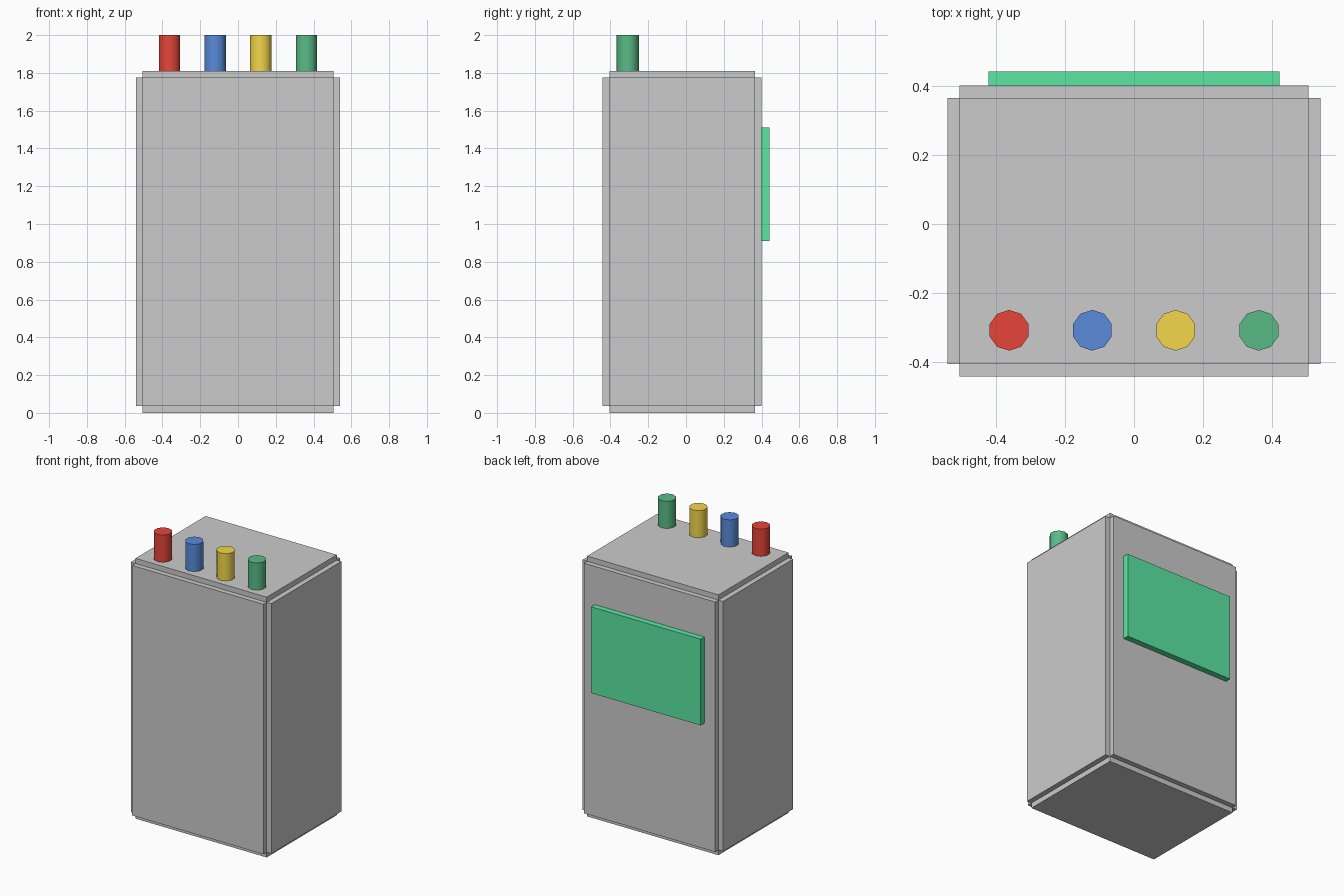
import bpy, math

if "Cube" in bpy.data.objects:
    bpy.data.objects.remove(bpy.data.objects["Cube"])

X, Y0, Y1, H, T = 0.541, -0.442, 0.401, 1.811, 0.036   # cabinet extents, panel thickness


def material(name, rgb):
    m = bpy.data.materials.new(name)
    m.diffuse_color = (*rgb, 1)
    m.use_nodes = True
    m.node_tree.nodes["Principled BSDF"].inputs["Base Color"].default_value = m.diffuse_color
    return m


def box(name, lo, hi, mat=None):
    bpy.ops.mesh.primitive_cube_add(size=1, location=[(a + b) / 2 for a, b in zip(lo, hi)])
    ob = bpy.context.object
    ob.name = name
    ob.scale = [b - a for a, b in zip(lo, hi)]
    bpy.ops.object.transform_apply(location=False, rotation=False, scale=True)
    if mat:
        ob.data.materials.append(mat)
    return ob


# Cabinet: six slabs meeting along their inner edges, leaving notched corners
xi, yf, yb, zb, zt = X - T, Y0 + T, Y1 - T, T, H - T
box("front_panel", (-xi, Y0, zb), (xi, yf, zt))
box("back_panel", (-xi, yb, zb), (xi, Y1, zt))
box("left_panel", (-X, yf, zb), (-xi, yb, zt))
box("right_panel", (xi, yf, zb), (X, yb, zt))
box("bottom_panel", (-xi, yf, 0), (xi, yb, zb))
box("top_panel", (-xi, yf, zt), (xi, yb, H))

# Rear plate
box("rear_plate", (-0.422, Y1, 0.91), (0.422, 0.442, 1.51),
    material("plate_green", (0.10, 0.80, 0.36)))

# Row of coloured terminals along the front of the top
colours = {"red": (0.80, 0.06, 0.04), "blue": (0.10, 0.26, 0.70),
           "yellow": (0.90, 0.68, 0.07), "green": (0.10, 0.50, 0.24)}
for i, (name, rgb) in enumerate(colours.items()):
    bpy.ops.mesh.primitive_cylinder_add(vertices=10, radius=0.059, depth=2 - H,
                                        location=(-0.362 + i * 0.2413, -0.308, (2 + H) / 2))
    ob = bpy.context.object
    ob.name = name + "_terminal"
    ob.data.materials.append(material("terminal_" + name, rgb))
    bpy.ops.object.shade_smooth_by_angle(angle=math.radians(40))
